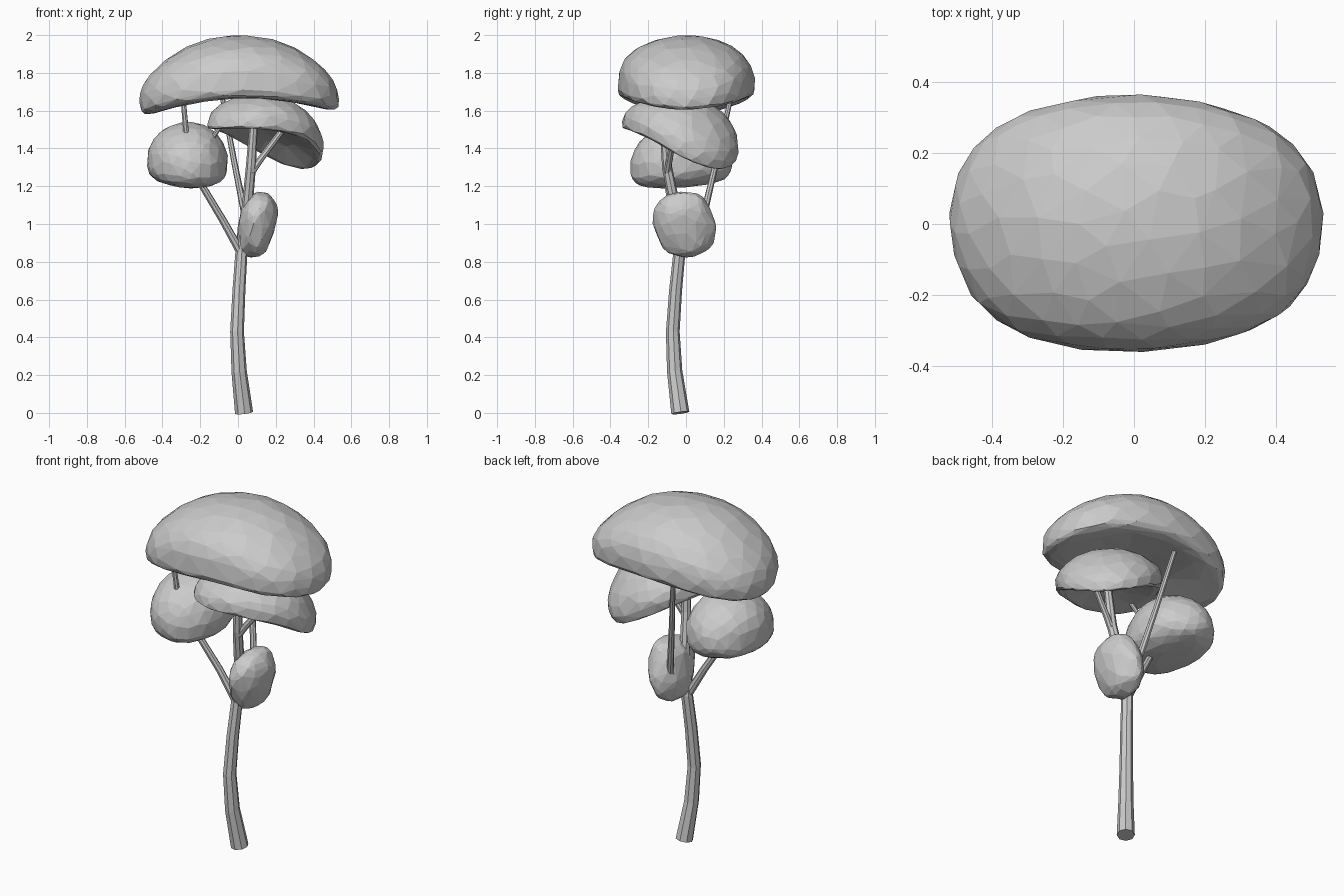
import bpy, bmesh
from math import radians
from mathutils import Vector, Euler, noise

if "Cube" in bpy.data.objects:
    bpy.data.objects.remove(bpy.data.objects["Cube"])


def branch(name, pts):
    """Tapered faceted tube through (x, y, z, radius) points."""
    cu = bpy.data.curves.new(name, 'CURVE')
    cu.dimensions = '3D'
    cu.bevel_depth = 1.0
    cu.bevel_resolution = 2
    cu.use_fill_caps = True
    sp = cu.splines.new('POLY')
    sp.points.add(len(pts) - 1)
    sp.use_smooth = False
    for p, (x, y, z, r) in zip(sp.points, pts):
        p.co = (x, y, z, 1)
        p.radius = r * 1.07
    ob = bpy.data.objects.new(name, cu)
    bpy.context.collection.objects.link(ob)


def foliage(name, loc, half, up, down, bend, rot=(0, 0, 0), dish=0.0, ratio=0.25,
            square=(0.88, 0.65), rough=0.03, plan=0.0):
    """Drooping cap: full dome above, dished belly below, bent down towards its ends."""
    bm = bmesh.new()
    bmesh.ops.create_icosphere(bm, subdivisions=4, radius=1)
    turn = Euler([radians(a) for a in rot]).to_matrix()
    for v in bm.verts:
        u = v.co.copy()
        flat = u.x ** 2 + u.y ** 2
        u *= 1 + rough * noise.noise(u * 1.7 + Vector(loc) * 5)
        if u.z > 0:
            z = up * u.z ** square[0]
        else:
            z = -down * abs(u.z) ** square[1] + dish * max(0, 1 - flat)
        z -= bend[0] * u.x ** 2 + bend[1] * u.y ** 2
        wide = 1 + plan * u.x ** 2 * u.y ** 2
        v.co = turn @ Vector((u.x * half[0] * wide, u.y * half[1] * wide, z)) + Vector(loc)
    me = bpy.data.meshes.new(name)
    bm.to_mesh(me)
    bm.free()
    ob = bpy.data.objects.new(name, me)
    bpy.context.collection.objects.link(ob)
    # coarse irregular facets
    dec = ob.modifiers.new("facets", 'DECIMATE')
    dec.ratio = ratio


# Trunk running up into the main limb
branch("trunk", [(0.032, -0.03, 0, 0.045), (0.006, -0.06, 0.22, 0.038), (-0.005, -0.07, 0.43, 0.034),
                 (0.005, -0.055, 0.65, 0.032), (0.018, -0.035, 0.85, 0.03),
                 (0.05, -0.06, 1.1, 0.027), (0.068, -0.10, 1.3, 0.025), (0.085, -0.12, 1.56, 0.02)])

# Limbs
branch("right_fork", [(0.07, -0.10, 1.27, 0.018), (0.11, -0.09, 1.33, 0.017), (0.23, -0.06, 1.49, 0.015)])
branch("right_twig", [(0.23, -0.06, 1.49, 0.014), (0.28, -0.10, 1.70, 0.013)])
branch("left_limb", [(0.015, -0.04, 0.85, 0.022), (-0.08, -0.06, 1.02, 0.019), (-0.20, -0.10, 1.22, 0.017),
                     (-0.27, -0.17, 1.43, 0.015), (-0.29, -0.19, 1.66, 0.013)])
branch("left_twig", [(-0.20, -0.10, 1.36, 0.012), (-0.05, -0.15, 1.58, 0.011)])
branch("back_limb", [(0.018, -0.035, 0.86, 0.02), (0.04, 0.09, 1.03, 0.018), (-0.02, 0.16, 1.33, 0.015),
                     (-0.085, 0.24, 1.68, 0.012)])

# Foliage masses
foliage("top_canopy", (0, 0, 1.765), (0.525, 0.362), 0.235, 0.16, (0.115, 0.02), rot=(0, -1.5, 0),
        dish=0.075, ratio=0.3, square=(0.82, 0.65), rough=0.02, plan=0.2)
foliage("right_foliage", (0.165, -0.01, 1.55), (0.34, 0.285), 0.13, 0.11, (0.125, 0.05),
        rot=(0, 19, 45), dish=0.06, square=(0.8, 0.65))
foliage("left_foliage", (-0.265, -0.03, 1.36), (0.215, 0.27), 0.18, 0.165, (0.03, 0.05), rot=(4, 3, 0),
        square=(0.88, 0.8))
foliage("small_foliage", (0.10, -0.01, 0.998), (0.10, 0.157), 0.18, 0.18, (0, 0),
        rot=(18, 12, 0), ratio=0.18, square=(0.75, 0.8), rough=0.1)
